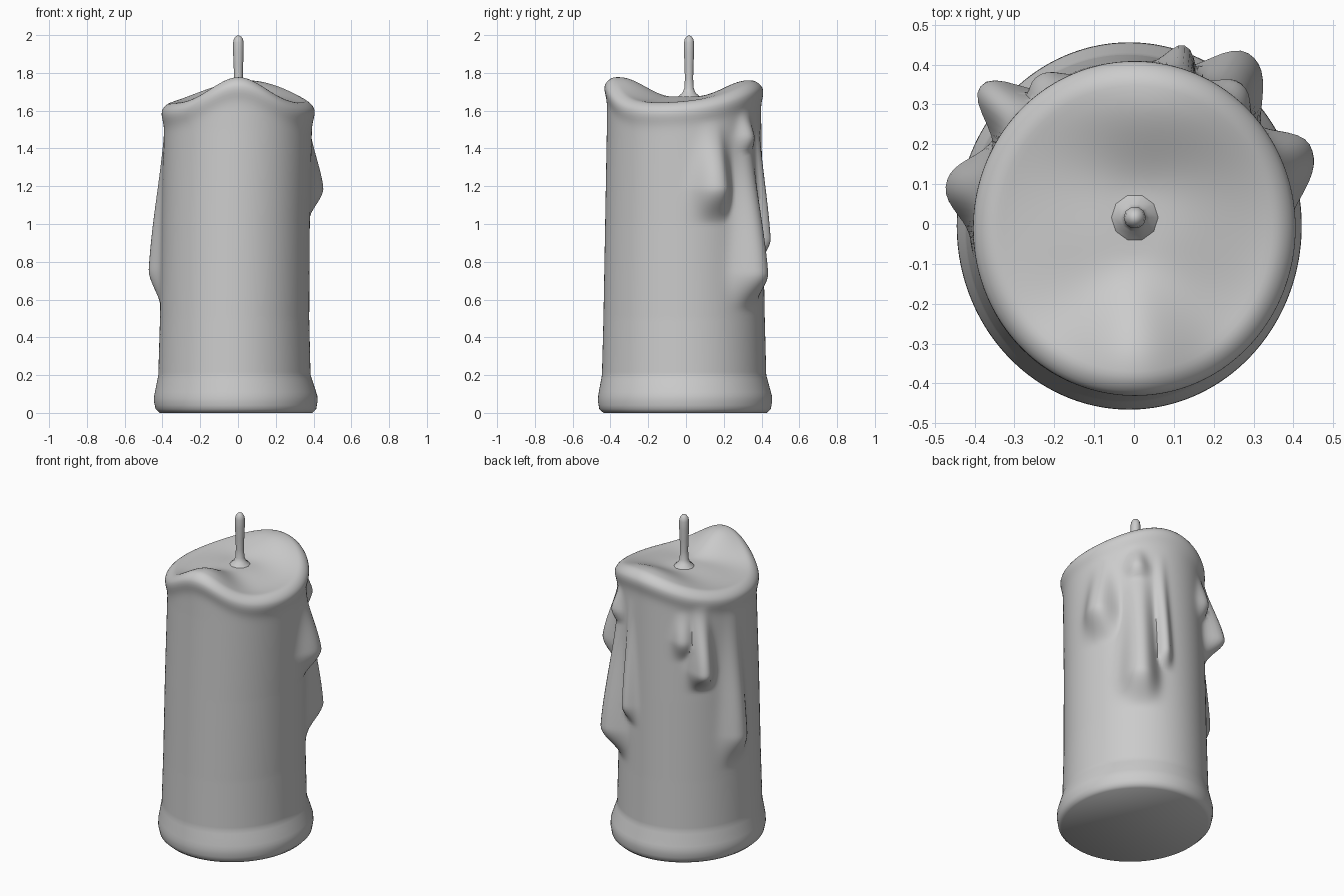
import bpy, bmesh
from math import sin, cos, pi, radians, degrees, exp

if "Cube" in bpy.data.objects:
    bpy.data.objects.remove(bpy.data.objects["Cube"])

N = 180  # segments around the candle

# Body sections: z, centre x, centre y, half width, half depth
SECTIONS = [(0.00, -.010, -.005, .405, .432), (0.02, -.011, -.005, .425, .454),
            (0.06, -.012, -.005, .433, .461), (0.09, -.012, -.005, .432, .460),
            (0.13, -.014, -.007, .422, .451), (0.20, -.019, -.010, .403, .435),
            (0.50, -.018, -.010, .395, .427), (1.00, -.012, -.010, .392, .418),
            (1.50, .000, -.010, .391, .409), (1.80, .003, -.012, .391, .405)]

# Wax drips: angle, width before, width after, z start, z fullest, z end, bulge
DRIPS = [(23, 14, 10, 1.55, 1.19, 0.99, .100),
         (53, 13, 11, 1.55, 0.74, 0.53, .120),
         (52, 8, 8, 1.60, 1.46, 1.32, .050),
         (72, 6, 6, 1.58, 0.92, 0.78, .062),
         (123, 8, 8, 1.56, 1.38, 1.24, .045),
         (138, 9, 8, 1.60, 1.20, 1.05, .118),
         (167, 11, 10, 1.58, 0.76, 0.54, .075)]


def smooth(t):
    t = max(0.0, min(1.0, t))
    return t * t * (3 - 2 * t)


def turn(a, b):
    return (a - b + 180) % 360 - 180


def section(z):
    for lo, hi in zip(SECTIONS, SECTIONS[1:]):
        if z <= hi[0]:
            t = (z - lo[0]) / (hi[0] - lo[0])
            return [p + (q - p) * t for p, q in zip(lo[1:], hi[1:])]
    return list(SECTIONS[-1][1:])


def rim_height(a):
    front = .137 * exp(-(turn(a, 270) / 32) ** 2)
    back = .120 * exp(-(turn(a, 82) / 52) ** 2)
    return 1.64 + front + back


def drip_bulge(a, z):
    total = 0
    for ang, w0, w1, top, full, end, amp in DRIPS:
        if end < z < top:
            d = turn(a, ang)
            w = w1 if d > 0 else w0
            if z > full:
                u = (top - z) / (top - full)
                k = .5 * u + .5 * smooth(u)
                w *= .7 + .3 * u
            else:
                k = smooth((z - end) / (full - end))
            total = max(total, amp * k * exp(-(abs(d) / w) ** 2.3))
    return total


def side_point(a, z, inset=0.0):
    cx, cy, rx, ry = section(z)
    lip = .014 * exp(-((rim_height(a) - z - .06) / .05) ** 2)
    e = drip_bulge(a, z) + lip - inset
    c, s = cos(radians(a)), sin(radians(a))
    return (cx + (rx + e) * c, cy + (ry + e) * s, z)


def skin(name, rings, bottom, top):
    """Join closed rings of points into a capped solid."""
    bm = bmesh.new()
    rows = [[bm.verts.new(p) for p in ring] for ring in rings]
    n = len(rows[0])
    for r0, r1 in zip(rows, rows[1:]):
        for i in range(n):
            j = (i + 1) % n
            bm.faces.new((r0[i], r0[j], r1[j], r1[i]))
    bm.faces.new(rows[0][::-1])
    tip = bm.verts.new(top)
    for i in range(n):
        bm.faces.new((rows[-1][i], rows[-1][(i + 1) % n], tip))
    me = bpy.data.meshes.new(name)
    bm.to_mesh(me)
    bm.free()
    ob = bpy.data.objects.new(name, me)
    bpy.context.collection.objects.link(ob)
    bpy.ops.object.select_all(action='DESELECT')
    ob.select_set(True)
    bpy.context.view_layer.objects.active = ob
    bpy.ops.object.shade_smooth_by_angle(angle=radians(50))
    return ob


angles = [360 * i / N for i in range(N)]
rings = []
ROUND = .05
POOL = 1.675

# Spreading foot
for z in (0, .01, .02, .04, .06, .075, .09, .11, .13, .155, .18):
    rings.append([side_point(a, z) for a in angles])
# Tall side wall with drips, ending under the wavy rim
for k in range(86):
    t = k / 85
    rings.append([side_point(a, .2 + t * (rim_height(a) - ROUND - .2)) for a in angles])
# Rounded rim
for k in range(1, 7):
    p = k / 6 * pi / 2
    rings.append([side_point(a, rim_height(a) - ROUND + ROUND * sin(p), ROUND * (1 - cos(p)))
                  for a in angles])
# Melted hollow inside the rim
inner = rings[-1]
for k in range(1, 20):
    s = 1 - k / 20
    rings.append([(x * s, y * s, POOL + (z - POOL) * smooth((s - .2) / .75))
                  for x, y, z in inner])
skin("candle_body", rings, 0, (0, 0, POOL))

# Wick: flared root, thin neck, rounded tip
wick = [(1.66, .07), (1.68, .055), (1.695, .036), (1.72, .026), (1.77, .023), (1.84, .025),
        (1.91, .028), (1.96, .028), (1.98, .024), (1.993, .014)]
skin("wick", [[(.002 + r * cos(2 * pi * i / 10), .016 + r * sin(2 * pi * i / 10), z)
               for i in range(10)] for z, r in wick], 0, (.002, .016, 2.0))
